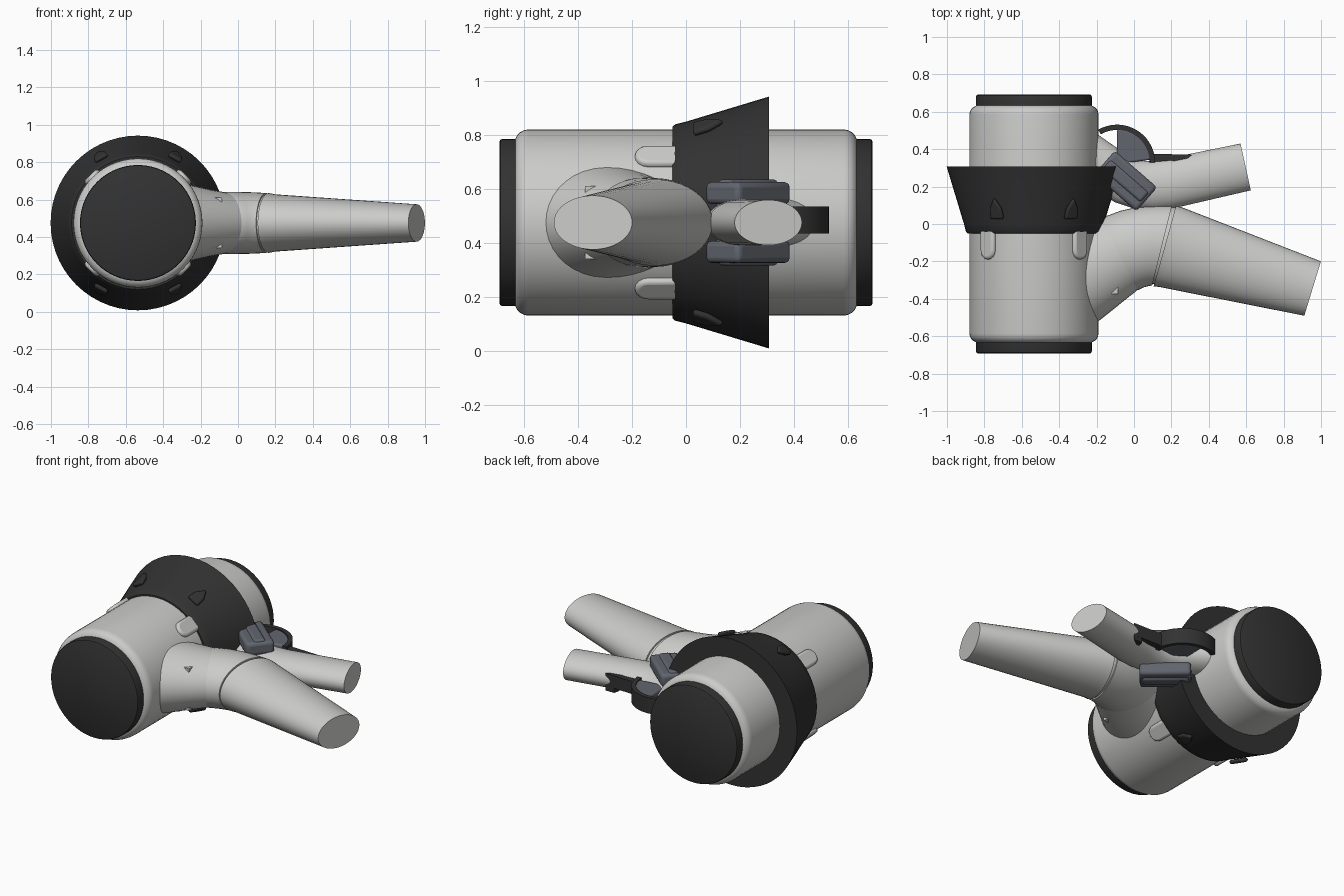
import bpy, bmesh
from math import sin, cos, pi, radians, atan2
from mathutils import Matrix, Vector

cube = bpy.data.objects.get("Cube")
if cube:
    bpy.data.objects.remove(cube, do_unlink=True)


def material(name, color):
    m = bpy.data.materials.new(name)
    m.use_nodes = True
    m.diffuse_color = (*color, 1)
    bsdf = m.node_tree.nodes["Principled BSDF"]
    bsdf.inputs["Base Color"].default_value = (*color, 1)
    bsdf.inputs["Roughness"].default_value = 0.6
    return m


pale = material("pale grey", (0.6, 0.6, 0.585))
dark = material("charcoal", (0.032, 0.032, 0.032))
slate = material("slate grey", (0.12, 0.13, 0.155))

AXIS_X, MID_Z = -0.535, 0.475
AXIS = Matrix.Translation((AXIS_X, 0, MID_Z))
parts = []


def loft(name, rings, mat, matrix=None, closed=False):
    """Skin a list of point rings; cap the ends unless the loft closes on itself."""
    bm = bmesh.new()
    loops = [[bm.verts.new(p) for p in ring] for ring in rings]
    n = len(loops[0])
    pairs = list(zip(loops, loops[1:]))
    if closed:
        pairs.append((loops[-1], loops[0]))
    for a, b in pairs:
        for i in range(n):
            j = (i + 1) % n
            bm.faces.new((a[i], a[j], b[j], b[i]))
    if not closed:
        bm.faces.new(loops[0])
        bm.faces.new(loops[-1])
    bmesh.ops.recalc_face_normals(bm, faces=bm.faces)
    mesh = bpy.data.meshes.new(name)
    bm.to_mesh(mesh)
    bm.free()
    mesh.materials.append(mat)
    ob = bpy.data.objects.new(name, mesh)
    bpy.context.collection.objects.link(ob)
    if matrix:
        ob.matrix_world = matrix
    parts.append(ob)
    return ob


def lathe(name, profile, mat, closed=False, n=56):
    """Turn (y, radius) points around the main axis."""
    rings = [[(r * cos(2 * pi * i / n), y, r * sin(2 * pi * i / n)) for i in range(n)]
             for y, r in profile]
    return loft(name, rings, mat, AXIS, closed)


def tube(name, stations, mat, n=40):
    """Elliptical limb through (x, y, heading, half width, half height) stations."""
    rings = []
    for x, y, deg, w, h in stations:
        side = Vector((-sin(radians(deg)), cos(radians(deg)), 0))
        rings.append([Vector((x, y, MID_Z)) + side * w * cos(2 * pi * i / n)
                      + Vector((0, 0, h * sin(2 * pi * i / n))) for i in range(n)])
    return loft(name, rings, mat)


def prism(name, outline, z0, z1, mat, bevel=0.0, matrix=None):
    ob = loft(name, [[(x, y, z) for x, y in outline] for z in (z0, z1)], mat, matrix)
    if bevel:
        mod = ob.modifiers.new("rounded_edges", 'BEVEL')
        mod.width, mod.segments = bevel, 3
    return ob


def rect(l, w):
    return [(-l / 2, -w / 2), (l / 2, -w / 2), (l / 2, w / 2), (-l / 2, w / 2)]


# Main drum with rounded rims
rim = [(0.585 + 0.05 * sin(a), 0.295 + 0.05 * cos(a))
       for a in (radians(d) for d in range(0, 91, 18))]
lathe("main_drum", [(-y, r) for y, r in reversed(rim)] + rim, pale)

# Dark end caps
for s, label in ((-1, "front_cap"), (1, "back_cap")):
    lathe(label, [(s * 0.6, 0.31), (s * 0.68, 0.31), (s * 0.688, 0.307), (s * 0.692, 0.3)], dark)

# Flared collar
lathe("flared_collar", [(-0.05, 0.335), (-0.05, 0.355), (-0.04, 0.364), (0, 0.374),
                        (0.308, 0.467), (0.308, 0.335)], dark, closed=True)

# Raised darts on the collar and rounded lugs on the drum
slope = Matrix.Rotation(atan2(0.093, 0.308), 4, 'X')
for i, (sx, sz) in enumerate(((1, 1), (1, -1), (-1, 1), (-1, -1))):
    base = 90 - 90 * sz
    dart = AXIS @ Matrix.Rotation(radians(base + 29.5 * sx * sz), 4, 'Y')
    prism(f"collar_dart_{i}", [(-0.04, 0.14), (0.04, 0.14), (0.035, 0.2), (0, 0.26), (-0.035, 0.2)],
          0.36, 0.385, dark, 0.012, dart @ slope)
    lug = AXIS @ Matrix.Rotation(radians(base + 45 * sx * sz), 4, 'Y')
    arc = [(0.05 * cos(a), -0.14 + 0.05 * sin(a)) for a in (pi + pi * k / 8 for k in range(9))]
    prism(f"drum_lug_{i}", arc + [(0.05, 0), (-0.05, 0)], 0.32, 0.362, pale, 0.015, lug)

# Main limb: flared root, elbow, and tapered end with a seam groove
tube("limb_root", [(-0.42, -0.33, 27, 0.29, 0.23), (-0.3, -0.27, 27, 0.27, 0.212),
                   (-0.17, -0.208, 27, 0.236, 0.182), (-0.09, -0.168, 27, 0.217, 0.167),
                   (-0.075, -0.16, 27, 0.213, 0.164)], pale)
tube("limb_elbow", [(-0.09, -0.168, 27, 0.208, 0.16), (-0.07, -0.158, 26, 0.216, 0.166),
                    (-0.01, -0.134, 17, 0.214, 0.166), (0.05, -0.12, 7, 0.214, 0.165),
                    (0.1, -0.115, -4, 0.216, 0.163), (0.15, -0.115, -14, 0.221, 0.16)], pale)
tube("limb_seam", [(0.14, -0.113, -14, 0.212, 0.151), (0.18, -0.118, -16, 0.212, 0.151)], pale)
tube("main_limb", [(0.165, -0.117, -15.5, 0.224, 0.16), (0.2, -0.125, -16.5, 0.221, 0.153),
                   (0.955, -0.345, -17, 0.152, 0.1)], pale)
prism("root_fin", [(-0.23, -0.37), (-0.085, -0.375), (-0.085, -0.335), (-0.23, -0.345)],
      0.34, 0.61, pale)

# Second limb, bending into the drum
tube("second_limb", [(-0.3, 0.4, -35, 0.125, 0.09), (-0.12, 0.275, -35, 0.125, 0.088),
                     (-0.05, 0.232, -24, 0.127, 0.086), (0.02, 0.211, -8, 0.13, 0.085),
                     (0.09, 0.205, 6, 0.132, 0.085), (0.17, 0.212, 12.5, 0.134, 0.085),
                     (0.597, 0.305, 12.4, 0.128, 0.084)], pale)

# Clamp around the second limb
clamp = Matrix.Translation((-0.045, 0.23, MID_Z)) @ Matrix.Rotation(radians(-41), 4, 'Z')
for s, label in ((1, "upper"), (-1, "lower")):
    lo, hi = sorted((s * 0.068, s * 0.15))
    prism(f"{label}_clamp_plate", rect(0.3, 0.17), lo, hi, slate, 0.02, clamp)
    lo, hi = sorted((s * 0.07, s * 0.16))
    prism(f"{label}_clamp_ridge", rect(0.27, 0.07), lo, hi, slate, 0.015, clamp)
prism("clamp_core", rect(0.22, 0.13), -0.08, 0.08, slate, 0.01, clamp)

# Round guard with a dark rim and a rail along the second limb
def arc(r, start, stop, n=18):
    angles = [radians(start + (stop - start) * k / n) for k in range(n + 1)]
    return [(-0.09 + r * cos(a), 0.328 + r * sin(a)) for a in angles]


prism("guard_disc", [(-0.09, 0.32)] + arc(0.18, 5, 90), 0.435, 0.53, slate, 0.01)
prism("guard_rim", arc(0.203, 0, 120) + arc(0.175, 120, 0), 0.435, 0.535, dark)
prism("guard_rail", [(0.08, 0.33), (0.2, 0.34), (0.25, 0.325), (0.31, 0.37), (0.09, 0.376)],
      0.44, 0.52, dark)
prism("rail_hook", [(0.24, 0.33), (0.26, 0.33), (0.31, 0.37), (0.25, 0.37)], 0.41, 0.52, dark)

# Smooth shading with sharp edges kept
bpy.ops.object.select_all(action='DESELECT')
for ob in parts:
    ob.select_set(True)
bpy.context.view_layer.objects.active = parts[0]
bpy.ops.object.shade_smooth_by_angle(angle=radians(32))
